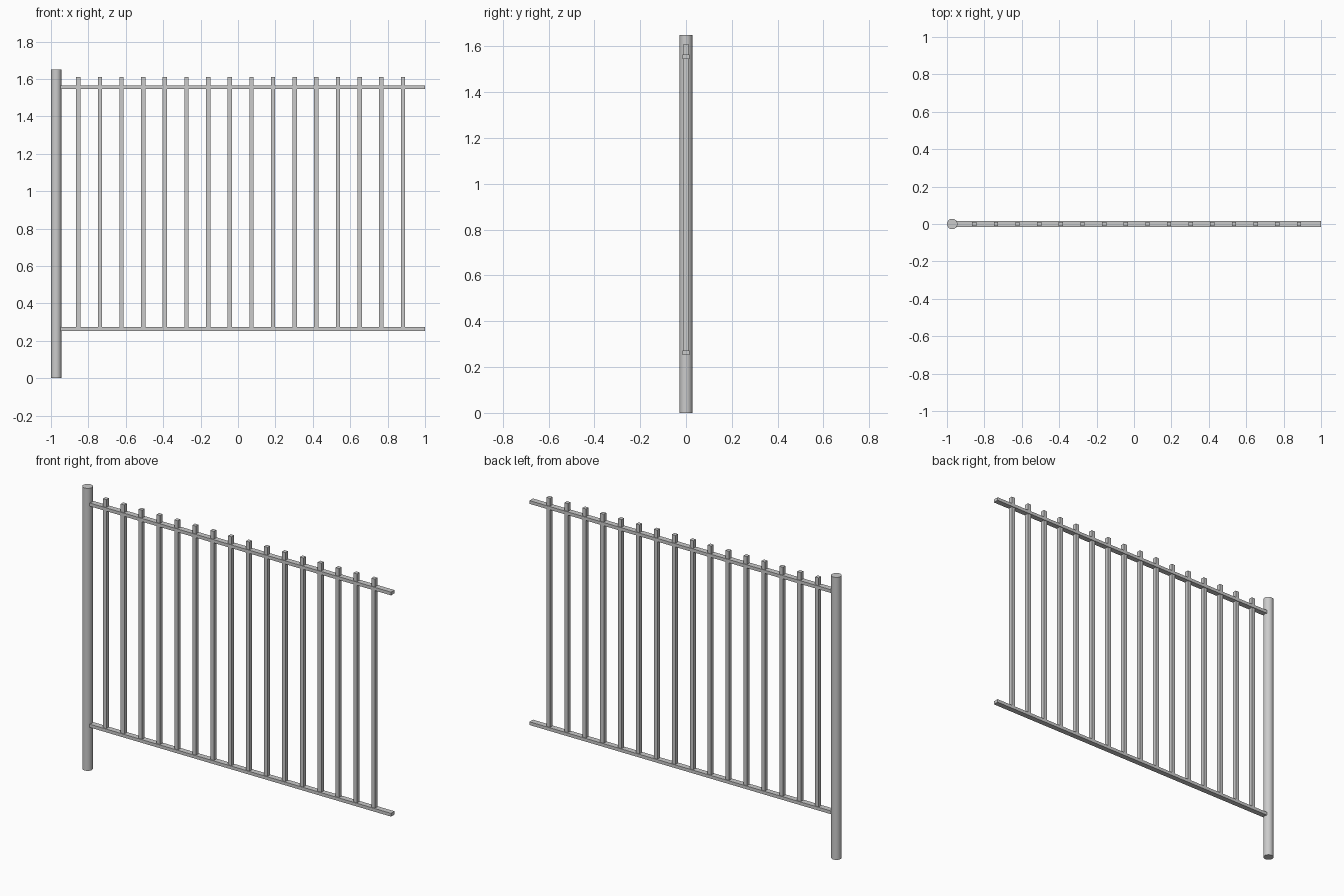
import bpy

if "Cube" in bpy.data.objects:
    bpy.data.objects.remove(bpy.data.objects["Cube"])


def box(name, x0, x1, depth, z0, z1):
    bpy.ops.mesh.primitive_cube_add(size=1, location=((x0 + x1) / 2, 0, (z0 + z1) / 2))
    ob = bpy.context.object
    ob.name = name
    ob.scale = (x1 - x0, depth, z1 - z0)
    bpy.ops.object.transform_apply(location=False, rotation=False, scale=True)
    return ob


# Round end post
POST_R, POST_H = 0.028, 1.65
bpy.ops.mesh.primitive_cylinder_add(vertices=32, radius=POST_R, depth=POST_H,
                                    location=(-1 + POST_R, 0, POST_H / 2))
bpy.context.object.name = "post"
bpy.ops.object.shade_smooth_by_angle()

# Horizontal rails, butting into the post
for name, z in (("bottom_rail", 0.263), ("top_rail", 1.555)):
    box(name, -0.95, 1.0, 0.032, z - 0.0095, z + 0.0095)

# Evenly spaced square pickets, standing on the bottom rail
COUNT, FIRST, LAST, W = 16, -0.854, 0.882, 0.023
for i in range(COUNT):
    x = FIRST + (LAST - FIRST) * i / (COUNT - 1)
    box(f"picket_{i + 1:02d}", x - W / 2, x + W / 2, W, 0.27, 1.61)
